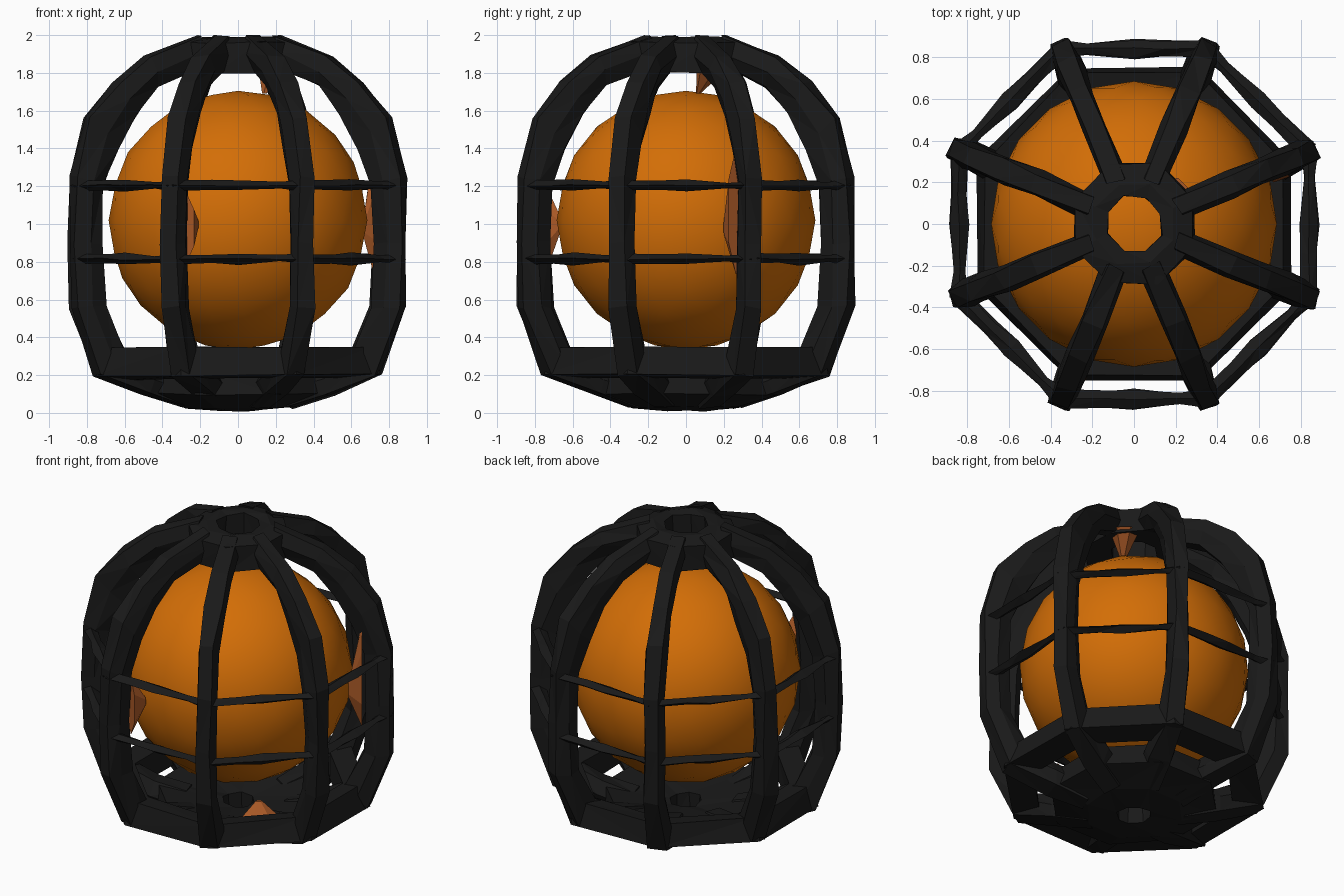
import bpy, bmesh, math, random
from mathutils import Vector

random.seed(4)
if "Cube" in bpy.data.objects:
    bpy.data.objects.remove(bpy.data.objects["Cube"])


def material(name, rgb):
    m = bpy.data.materials.new(name)
    m.use_nodes = True
    m.diffuse_color = (*rgb, 1)
    bsdf = m.node_tree.nodes["Principled BSDF"]
    bsdf.inputs["Base Color"].default_value = (*rgb, 1)
    bsdf.inputs["Roughness"].default_value = 0.8
    return m


BLACK = material("charcoal black", (0.010, 0.010, 0.010))
ORANGE = material("burnt orange", (0.65, 0.155, 0.002))
BROWN = material("rust brown", (0.40, 0.10, 0.02))
SIDES = 8


def polar(r, angle, z):
    return Vector((r * math.cos(angle), r * math.sin(angle), z))


def rib_angle(i):
    return math.tau * (i + 0.5) / SIDES


def loft(name, sections, mat, closed=False, jitter=0.0):
    """Skin a list of equal-length cross-sections, capping open ends."""
    bm = bmesh.new()
    rows = [[bm.verts.new(p) for p in s] for s in sections]
    n = len(rows[0])
    pairs = list(zip(rows, rows[1:]))
    if closed:
        pairs.append((rows[-1], rows[0]))
    for a, b in pairs:
        for k in range(n):
            bm.faces.new((a[k], a[(k + 1) % n], b[(k + 1) % n], b[k]))
    if not closed:
        bm.faces.new(rows[0])
        bm.faces.new(rows[-1])
    for v in bm.verts:
        v.co += Vector([random.uniform(-jitter, jitter) for _ in range(3)])
        v.co.z = min(max(v.co.z, 0), 2)
    bmesh.ops.triangulate(bm, faces=bm.faces)
    bmesh.ops.recalc_face_normals(bm, faces=bm.faces)
    mesh = bpy.data.meshes.new(name)
    bm.to_mesh(mesh)
    bm.free()
    mesh.materials.append(mat)
    obj = bpy.data.objects.new(name, mesh)
    bpy.context.collection.objects.link(obj)
    return obj


# Inner ball
bpy.ops.mesh.primitive_ico_sphere_add(subdivisions=3, radius=0.685, location=(0, 0, 1.02))
ball = bpy.context.object
ball.name = "inner_ball"
ball.data.materials.append(ORANGE)
bpy.ops.object.shade_smooth()

# Curved ribs: outer and inner edges as (radius, height), with a width factor
OUTER = [(.22, 2), (.52, 1.89), (.7, 1.75), (.86, 1.56), (.945, 1.25),
         (.95, .9), (.945, .56), (.8, .2), (.52, .1), (.3, .03)]
INNER = [(.28, 1.81), (.47, 1.73), (.6, 1.58), (.7, 1.4), (.78, 1.2),
         (.795, .9), (.775, .56), (.67, .34), (.5, .25), (.3, .2)]
WIDTH = [1, 1, 1, 1, 1, 1, 1.05, 1.2, 1.5, 1.3]


def rib_section(outer, inner, width, angle):
    side = polar(width, angle + math.pi / 2, 0)
    o, i = polar(outer[0], angle, outer[1]), polar(inner[0], angle, inner[1])
    mid = (o + i) / 2
    return [o + side * .045, mid + side * .064, i + side * .033,
            i - side * .033, mid - side * .064, o - side * .045]


for i in range(SIDES):
    loft(f"rib_{i + 1}",
         [rib_section(o, n, w, rib_angle(i)) for o, n, w in zip(OUTER, INNER, WIDTH)],
         BLACK, jitter=.01)

# Octagonal rings, each from a (radius, height) cross-section
RINGS = {
    "top_ring": [(.14, 1.82), (.14, 1.98), (.2, 1.99), (.31, 1.96), (.31, 1.8)],
    "lower_ring": [(.64, .33), (.78, .345), (.81, .2), (.63, .18)],
    "base_ring": [(.1, .16), (.1, .01), (.3, .03), (.52, .1), (.5, .23)],
}
for name, profile in RINGS.items():
    loft(name, [[polar(r, rib_angle(i), z) for r, z in profile] for i in range(SIDES)],
         BLACK, closed=True, jitter=.008)

# Tapering crossbars between neighbouring ribs, flush with their outer faces
for level, z in (("upper", 1.205), ("middle", .815)):
    for i in range(SIDES):
        a, b = polar(.91, rib_angle(i), z), polar(.91, rib_angle(i + 1), z)
        out = polar(1, rib_angle(i + .5), 0)
        up = Vector((0, 0, 1))
        sections = []
        for t, size in ((0, .9), (.3, .8), (.5, 1), (.82, .55), (1, .9)):
            c = a.lerp(b, t)
            sections.append([c + out * .045 * size, c + up * .03 * size,
                             c - out * .05 * size, c - up * .03 * size])
        loft(f"{level}_crossbar_{i + 1}", sections, BLACK, jitter=.006)


# Spikes pointing from the cage to the ball
def spike(name, base, tip, u, v):
    base, tip, u, v = map(Vector, (base, tip, u, v))
    ring = []
    for k in range(6):
        t = math.tau * k / 6
        ring.append(base + u * math.cos(t) + v * math.sin(t))
    loft(name, [ring, [tip + (p - base) * .15 for p in ring]], BROWN)


spike("front_spike", (-.275, -.725, .98), (-.215, -.66, 1), (0, 0, .19), (.05, -.03, 0))
spike("side_spike", (.72, .265, 1.07), (.665, .205, .98), (0, 0, .34), (.03, -.045, 0))
spike("top_spike", (.19, .14, 1.83), (.14, .065, 1.69), (.06, -.06, 0), (.06, .06, 0))
spike("bottom_spike", (.39, -.33, .26), (.355, -.29, .355), (.09, .09, 0), (.06, -.06, 0))
